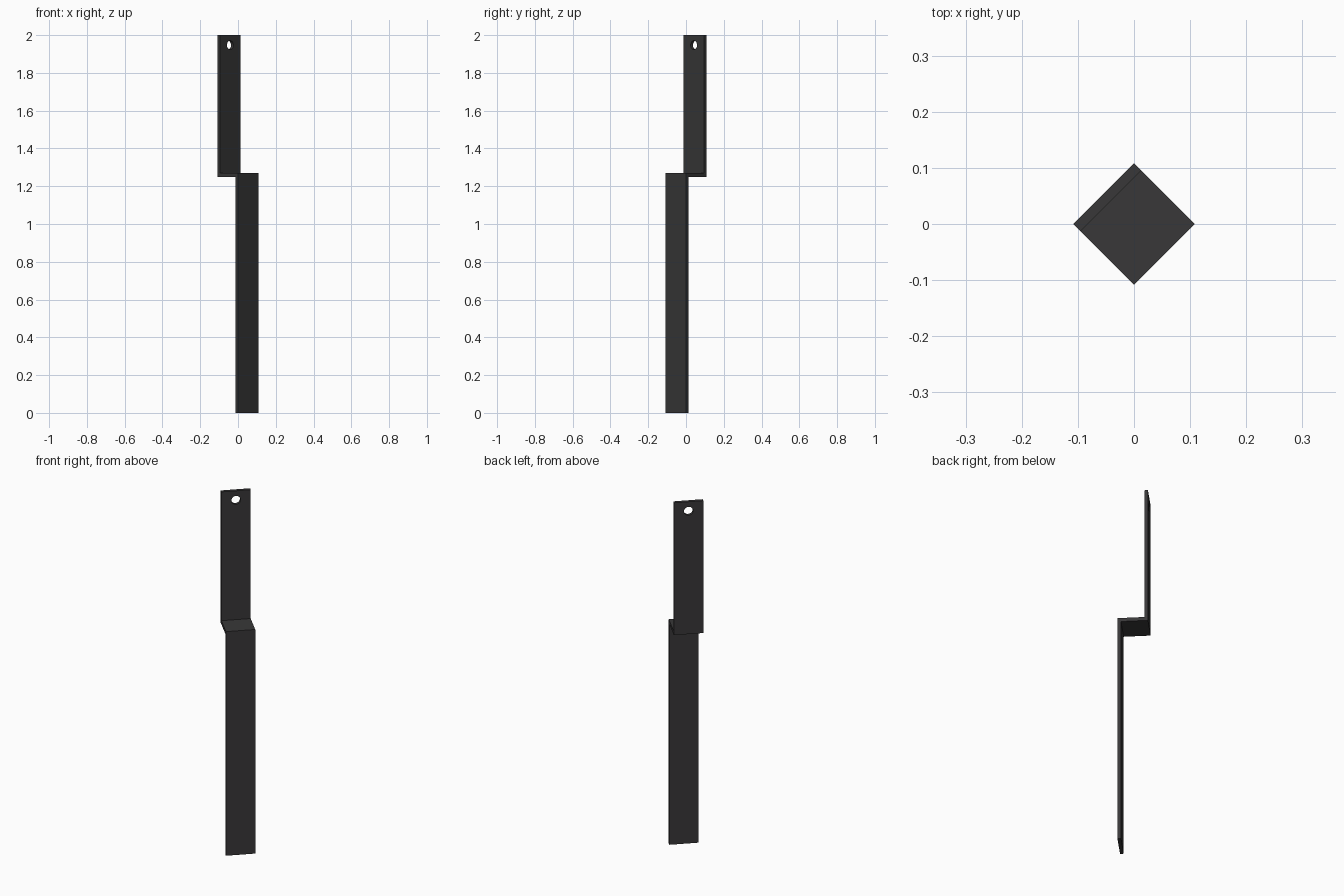
import bpy, bmesh, math
from mathutils import Matrix

if "Cube" in bpy.data.objects:
    bpy.data.objects.remove(bpy.data.objects["Cube"])

H = 0.0765            # half of the square footprint
T = 0.018             # bar thickness
Z0, Z1, TOP = 1.25, 1.27, 2.0
TURN = Matrix.Rotation(math.radians(45), 4, 'Z')

# Z-shaped side profile (depth, height): lower leg in front, upper leg behind
profile = [(-H, 0), (-H + T, 0), (-H + T, Z0), (H, Z0),
           (H, TOP), (H - T, TOP), (H - T, Z1), (-H, Z1)]

# Stepped flat bar: profile swept across the width, turned 45 degrees
bm = bmesh.new()
face = bm.faces.new([bm.verts.new((-H, y, z)) for y, z in profile])
swept = bmesh.ops.extrude_face_region(bm, geom=[face])
moved = [v for v in swept["geom"] if isinstance(v, bmesh.types.BMVert)]
bmesh.ops.translate(bm, verts=moved, vec=(2 * H, 0, 0))
bmesh.ops.recalc_face_normals(bm, faces=bm.faces)
bm.transform(TURN)
mesh = bpy.data.meshes.new("stepped_bar")
bm.to_mesh(mesh)
bm.free()
bar = bpy.data.objects.new("stepped_bar", mesh)
bpy.context.collection.objects.link(bar)

# Dark metal
metal = bpy.data.materials.new("dark_metal")
metal.diffuse_color = (0.04, 0.039, 0.04, 1)
metal.use_nodes = True
metal.node_tree.nodes["Principled BSDF"].inputs["Base Color"].default_value = metal.diffuse_color
mesh.materials.append(metal)

# Round mounting hole near the top of the upper leg
bpy.ops.mesh.primitive_cylinder_add(vertices=32, radius=0.024, depth=0.1)
cutter = bpy.context.object
cutter.name = "hole_cutter"
cutter.data.transform(TURN @ Matrix.Translation((0, H - T / 2, 1.947))
                      @ Matrix.Rotation(math.radians(90), 4, 'X'))
cutter.hide_render = True
cut = bar.modifiers.new("mounting_hole", 'BOOLEAN')
cut.operation = 'DIFFERENCE'
cut.solver = 'EXACT'
cut.object = cutter

bpy.ops.object.select_all(action='DESELECT')
bar.select_set(True)
bpy.context.view_layer.objects.active = bar
bpy.ops.object.modifier_apply(modifier=cut.name)
bpy.data.objects.remove(cutter)
bpy.ops.object.shade_smooth_by_angle(angle=math.radians(30))
